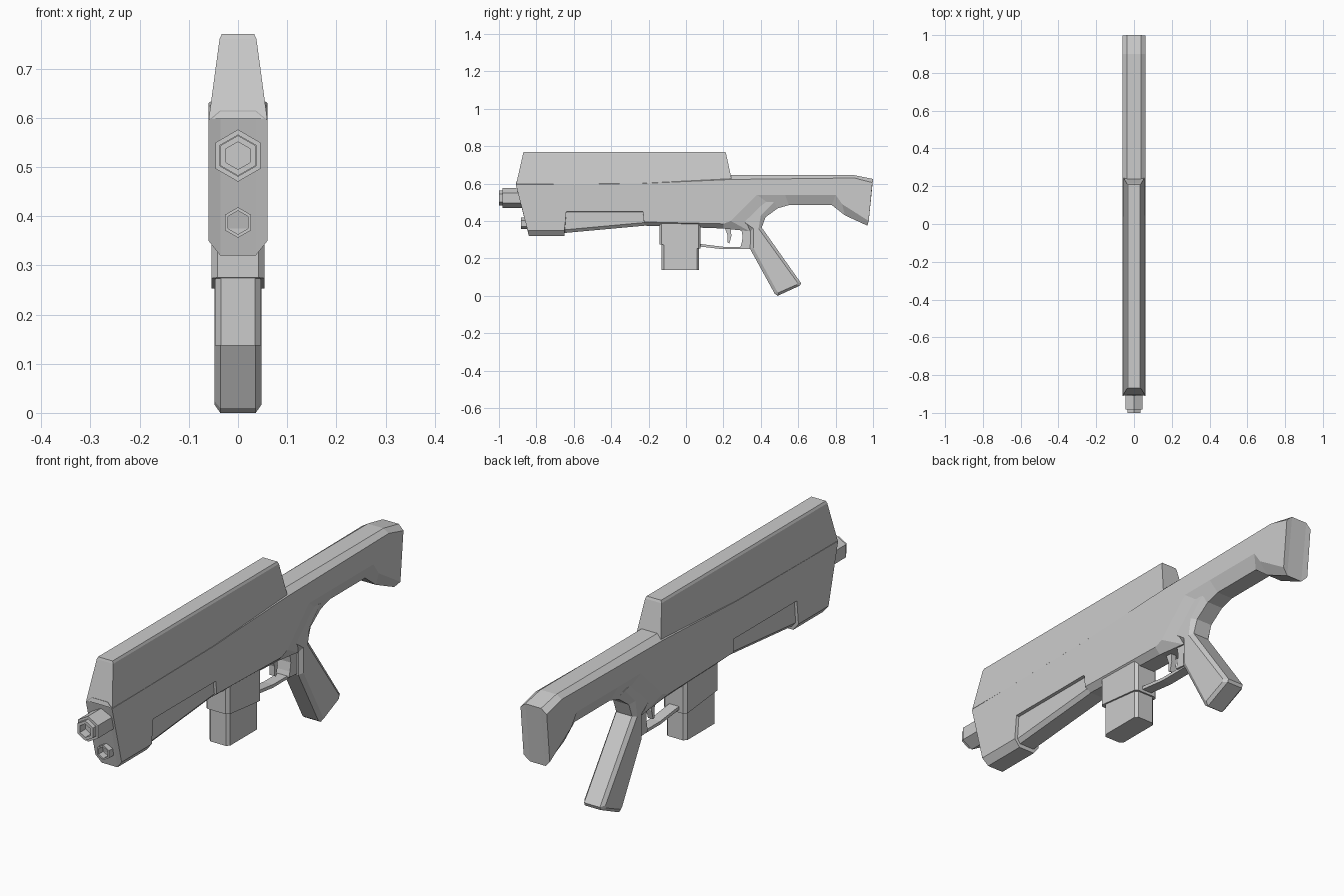
import bpy, bmesh, math


def finish(name, bm):
    bmesh.ops.recalc_face_normals(bm, faces=bm.faces)
    mesh = bpy.data.meshes.new(name)
    bm.to_mesh(mesh)
    bm.free()
    obj = bpy.data.objects.new(name, mesh)
    bpy.context.collection.objects.link(obj)
    return obj


def loft(name, loops, capped=True):
    """Skin consecutive closed loops of 3D points, closing both ends."""
    bm = bmesh.new()
    rings = [[bm.verts.new(p) for p in loop] for loop in loops]
    n = len(rings[0])
    pairs = list(zip(rings, rings[1:]))
    if not capped:
        pairs.append((rings[-1], rings[0]))
    for a, b in pairs:
        for i in range(n):
            j = (i + 1) % n
            bm.faces.new((a[i], a[j], b[j], b[i]))
    if capped:
        bm.faces.new(rings[0])
        bm.faces.new(rings[-1])
    return finish(name, bm)


def chamfered_plate(name, points, rim_w, side_w):
    """Each point is (rim y, rim z, side y, side z): outline near the centre and on the flat sides."""
    layers = [(-side_w, 2), (-rim_w, 0), (rim_w, 0), (side_w, 2)]
    return loft(name, [[(x, p[k], p[k + 1]) for p in points] for x, k in layers])


def plate(name, points, w):
    return loft(name, [[(x, y, z) for y, z in points] for x in (-w, w)])


def hex_tube(name, z, r, bore, y0, y1, depth):
    """Hexagonal tube along y with a blind bore at the front."""
    def ring(rad, y):
        return [(rad * math.sin(i * math.pi / 3), y, z + rad * math.cos(i * math.pi / 3))
                for i in range(6)]
    return loft(name, [ring(r, y1), ring(r, y0), ring(bore, y0), ring(bore, y0 + depth)])


def octagon(hx, y0, y1, c, z0, z1=None):
    """Corner-cut rectangle, bottom height running from z0 at the front to z1 at the back."""
    z1 = z0 if z1 is None else z1
    pts = [(-hx + c, y0), (hx - c, y0), (hx, y0 + c), (hx, y1 - c),
           (hx - c, y1), (-hx + c, y1), (-hx, y1 - c), (-hx, y0 + c)]
    return [(x, y, z0 + (z1 - z0) * (y - y0) / (y1 - y0)) for x, y in pts]


# Receiver and stock in one chamfered shell
chamfered_plate("body_and_stock", [
    (-0.905, 0.615, -0.91, 0.595),
    (-0.84, 0.32, -0.847, 0.35),
    (-0.65, 0.32, -0.65, 0.35),
    (-0.64, 0.445, -0.64, 0.45),
    (-0.23, 0.445, -0.23, 0.45),
    (-0.22, 0.375, -0.225, 0.395),
    (0.20, 0.36, 0.20, 0.385),
    (0.34, 0.345, 0.24, 0.40),
    (0.42, 0.42, 0.31, 0.47),
    (0.48, 0.465, 0.38, 0.54),
    (0.55, 0.485, 0.53, 0.54),
    (0.78, 0.485, 0.80, 0.54),
    (0.85, 0.43, 0.835, 0.49),
    (0.97, 0.375, 0.977, 0.40),
    (1.0, 0.625, 0.997, 0.605),
    (0.90, 0.645, 0.90, 0.63),
    (0.24, 0.645, 0.24, 0.622),
    (-0.25, 0.625, -0.25, 0.60),
], 0.036, 0.06)

# Tapered upper housing
loft("upper_housing", [
    [(-w, y0, z), (w, y0, z), (w, y1, z), (-w, y1, z)]
    for w, y0, y1, z in ((0.0595, -0.908, 0.25, 0.597), (0.0375, -0.871, 0.214, 0.76),
                         (0.033, -0.868, 0.21, 0.77))])

# Recessed handguard under the receiver
chamfered_plate("handguard", [
    (-0.66, 0.335, -0.66, 0.352), (-0.22, 0.375, -0.22, 0.392),
    (-0.22, 0.46, -0.22, 0.46), (-0.66, 0.46, -0.66, 0.46)], 0.034, 0.048)

# Pistol grip with narrow chamfers
chamfered_plate("grip", [
    (0.345, 0.345, 0.36, 0.36),
    (0.343, 0.25, 0.36, 0.256),
    (0.475, 0.01, 0.487, 0.024),
    (0.49, 0.0, 0.495, 0.017),
    (0.61, 0.055, 0.592, 0.06),
    (0.615, 0.068, 0.595, 0.072),
    (0.405, 0.365, 0.388, 0.36),
    (0.425, 0.42, 0.40, 0.43),
    (0.50, 0.475, 0.47, 0.50),
    (0.40, 0.52, 0.40, 0.51),
    (0.28, 0.41, 0.29, 0.41),
], 0.036, 0.048)

# Magazine and its well
loft("magazine_well", [octagon(0.054, -0.142, 0.078, 0.012, 0.275, 0.252),
                       octagon(0.054, -0.142, 0.078, 0.012, 0.40)])
loft("magazine", [octagon(0.047, -0.13, 0.07, 0.012, 0.137),
                  octagon(0.047, -0.13, 0.07, 0.012, 0.30)])

# Barrel, muzzle and lower tube
hex_tube("barrel", 0.523, 0.053, 0.042, -0.982, -0.85, 0.02)
hex_tube("muzzle", 0.523, 0.041, 0.028, -1.0, -0.95, 0.04)
hex_tube("lower_tube", 0.387, 0.031, 0.024, -0.882, -0.80, 0.03)

# Trigger guard, its rear block and the trigger
plate("trigger_guard", [(0.07, 0.278), (0.20, 0.262), (0.30, 0.262), (0.36, 0.275),
                        (0.36, 0.25), (0.20, 0.249), (0.07, 0.264)], 0.022)
plate("guard_block", [(0.295, 0.36), (0.303, 0.315), (0.297, 0.28), (0.29, 0.258),
                      (0.36, 0.252), (0.36, 0.36)], 0.03)
plate("trigger", [(0.205, 0.37), (0.222, 0.325), (0.222, 0.285), (0.232, 0.28),
                  (0.243, 0.32), (0.238, 0.37)], 0.012)
